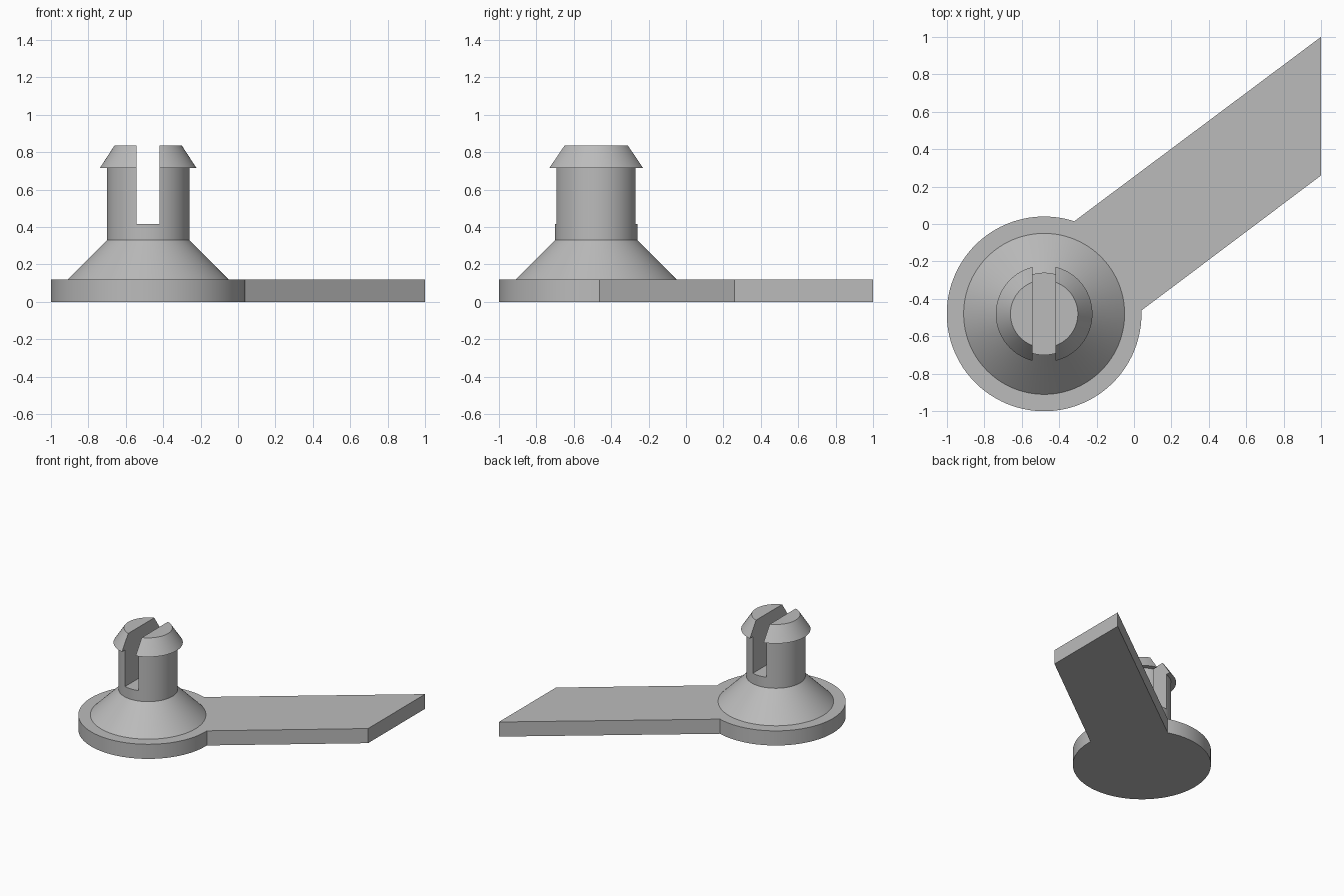
import bpy, bmesh
from math import sin, cos, radians, tau

CX = CY = -0.48      # axis of the round base and post
BASE_TOP = 0.12
SEGMENTS = 96

cube = bpy.data.objects.get("Cube")
if cube:
    bpy.data.objects.remove(cube, do_unlink=True)

# Single plain grey
grey = bpy.data.materials.new("plain grey")
grey.use_nodes = True
grey.diffuse_color = (0.5, 0.5, 0.5, 1)
grey.node_tree.nodes["Principled BSDF"].inputs["Base Color"].default_value = (0.5, 0.5, 0.5, 1)


def make_object(name, bm):
    bmesh.ops.recalc_face_normals(bm, faces=bm.faces)
    mesh = bpy.data.meshes.new(name)
    bm.to_mesh(mesh)
    bm.free()
    obj = bpy.data.objects.new(name, mesh)
    bpy.context.collection.objects.link(obj)
    mesh.materials.append(grey)
    return obj


def activate(obj):
    bpy.ops.object.select_all(action='DESELECT')
    obj.select_set(True)
    bpy.context.view_layer.objects.active = obj


def smooth(obj):
    activate(obj)
    bpy.ops.object.shade_smooth_by_angle(angle=radians(25))


# Base plate: round disc running into a slanted arm with an end cut square to x
def base_plate():
    radius, start, end = 0.52, 72, 362
    outline = []
    for i in range(SEGMENTS + 1):
        a = radians(start + (end - start) * i / SEGMENTS)
        outline.append((CX + radius * cos(a), CY + radius * sin(a)))
    outline += [(1, 0.26), (1, 1)]
    bm = bmesh.new()
    face = bm.faces.new([bm.verts.new((x, y, 0)) for x, y in outline])
    top = bmesh.ops.extrude_face_region(bm, geom=[face], use_keep_orig=True)["geom"]
    verts = [v for v in top if isinstance(v, bmesh.types.BMVert)]
    bmesh.ops.translate(bm, verts=verts, vec=(0, 0, BASE_TOP))
    return make_object("base_plate_with_arm", bm)


# Post: flared foot, straight shaft and barbed head turned from one profile
def post():
    profile = [(0.43, BASE_TOP), (0.22, 0.33), (0.22, 0.715), (0.258, 0.715), (0.18, 0.835)]
    bm = bmesh.new()
    rings = [[bm.verts.new((CX + r * cos(tau * i / SEGMENTS), CY + r * sin(tau * i / SEGMENTS), z))
              for i in range(SEGMENTS)] for r, z in profile]
    for low, high in zip(rings, rings[1:]):
        for i in range(SEGMENTS):
            j = (i + 1) % SEGMENTS
            bm.faces.new((low[i], low[j], high[j], high[i]))
    bm.faces.new(rings[0][::-1])
    bm.faces.new(rings[-1])
    return make_object("slotted_post", bm)


# Slot splitting the head and upper shaft from front to back
def cut_slot(target):
    bm = bmesh.new()
    bmesh.ops.create_cube(bm, size=1)
    bmesh.ops.scale(bm, verts=bm.verts, vec=(0.124, 0.8, 0.6))
    bmesh.ops.translate(bm, verts=bm.verts, vec=(CX - 0.001, CY, 0.415 + 0.3))
    cutter = make_object("slot_cutter", bm)
    cutter.hide_render = True
    mod = target.modifiers.new("slot", 'BOOLEAN')
    mod.operation = 'DIFFERENCE'
    mod.solver = 'EXACT'
    mod.object = cutter
    activate(target)
    bpy.ops.object.modifier_apply(modifier=mod.name)
    bpy.data.objects.remove(cutter, do_unlink=True)


smooth(base_plate())
pin = post()
cut_slot(pin)
smooth(pin)
